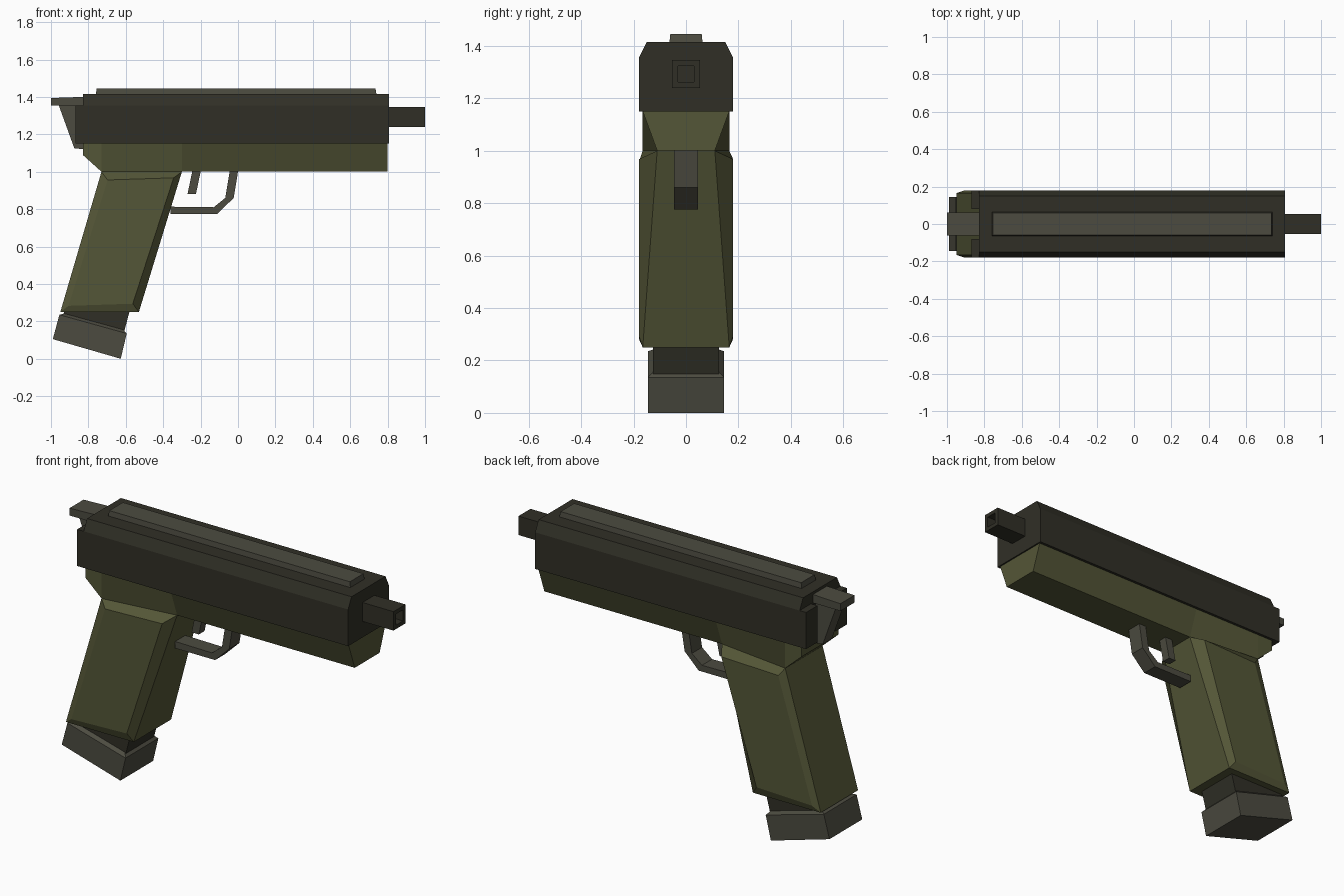
import bpy, bmesh

if "Cube" in bpy.data.objects:
    bpy.data.objects.remove(bpy.data.objects["Cube"])


def material(name, r, g, b):
    m = bpy.data.materials.new(name)
    lin = [((c / 255 + 0.055) / 1.055) ** 2.4 for c in (r, g, b)]
    m.diffuse_color = (*lin, 1)
    m.use_nodes = True
    m.node_tree.nodes["Principled BSDF"].inputs["Base Color"].default_value = m.diffuse_color
    return m


DARK = material("dark gunmetal", 48, 47, 38)
GREY = material("warm grey", 76, 75, 64)
OLIVE = material("olive", 84, 86, 55)


def finish(name, bm, mat):
    bmesh.ops.recalc_face_normals(bm, faces=bm.faces)
    me = bpy.data.meshes.new(name)
    bm.to_mesh(me)
    bm.free()
    me.materials.append(mat)
    ob = bpy.data.objects.new(name, me)
    bpy.context.collection.objects.link(ob)
    return ob


def loft(rings):
    """Join rings of equal point count and cap both ends."""
    bm = bmesh.new()
    vs = [[bm.verts.new(p) for p in r] for r in rings]
    n = len(rings[0])
    for a, b in zip(vs, vs[1:]):
        for i in range(n):
            j = (i + 1) % n
            bm.faces.new((a[i], a[j], b[j], b[i]))
    bm.faces.new(vs[0])
    bm.faces.new(vs[-1])
    return bm


def prism(name, profile, y0, y1, mat):
    return finish(name, loft([[(x, y, z) for x, z in profile] for y in (y0, y1)]), mat)


def box(name, x0, x1, y0, y1, z0, z1, mat):
    return prism(name, [(x0, z0), (x1, z0), (x1, z1), (x0, z1)], y0, y1, mat)


def tilted(xl, zl, xr, zr, wl, wr):
    """Level-ish quad ring from a rear edge to a front edge."""
    return [(xl, -wl, zl), (xr, -wr, zr), (xr, wr, zr), (xl, wl, zl)]


# Slide with chamfered top edges
sec = [(-.18, 1.15), (.18, 1.15), (.18, 1.355), (.15, 1.415), (-.15, 1.415), (-.18, 1.355)]
finish("slide", loft([[(x, y, z) for y, z in sec] for x in (-.83, .808)]), DARK)
for s, n in ((1, "left"), (-1, "right")):
    box("slide_rear_prong_" + n, -.87, -.83, s * .08, s * .18, 1.15, 1.355, DARK)

# Raised top rail
finish("top_rail", loft([tilted(-.76, 1.415, .74, 1.415, .063, .063),
                         tilted(-.755, 1.445, .735, 1.445, .06, .06)]), GREY)

# Square barrel with a recessed bore
def square(x, h):
    return [(x, -h, 1.293 - h), (x, h, 1.293 - h), (x, h, 1.293 + h), (x, -h, 1.293 + h)]


finish("barrel", loft([square(.8, .053), square(1, .053), square(1, .031), square(.87, .031)]), DARK)

# Frame, tapering underneath ahead of the grip
frame = [(-.83, 1.09, .165), (-.73, 1.0, .165), (-.30, 1.0, .11), (.80, 1.0, .11)]
finish("frame", loft([[(x, -.165, 1.15), (x, .165, 1.15), (x, w, z), (x, -w, z)]
                      for x, z, w in frame]), OLIVE)

# Grip with raised side panels
bm = loft([tilted(-.95, .25, -.53, .25, .165, .165),
           tilted(-.73, 1.0, -.30, 1.0, .165, .11)])
bmesh.ops.recalc_face_normals(bm, faces=bm.faces)
sides = [f for f in bm.faces if abs(f.normal.y) > .8]
bmesh.ops.inset_individual(bm, faces=sides, thickness=.055)
for f in sides:
    s = 1 if f.calc_center_median().y > 0 else -1
    for v in f.verts:
        v.co.y = s * .18
finish("grip", bm, OLIVE)

# Magazine neck and base
finish("magazine_neck", loft([tilted(-.945, .20, -.615, .12, .125, .125),
                              tilted(-.905, .33, -.56, .33, .125, .125)]), DARK)
finish("magazine_base", loft([tilted(-.99, .105, -.627, .0, .145, .145),
                              tilted(-.955, .235, -.595, .135, .145, .145),
                              tilted(-.925, .243, -.615, .158, .122, .122)]), GREY)

# Trigger and guard
prism("trigger_guard", [(0, 1.0), (-.023, .86), (-.11, .775), (-.36, .775), (-.36, .813),
                        (-.13, .81), (-.068, .86), (-.045, 1.0)], -.045, .045, GREY)
prism("trigger", [(-.245, 1.0), (-.20, 1.0), (-.225, .88), (-.27, .88)], -.025, .025, GREY)

# Hammer
prism("hammer_body", [(-.96, 1.36), (-.875, 1.125), (-.82, 1.12), (-.82, 1.36)], -.04, .04, GREY)
prism("hammer_spur", [(-1, 1.353), (-.83, 1.353), (-.83, 1.4), (-1, 1.394)], -.062, .062, GREY)
